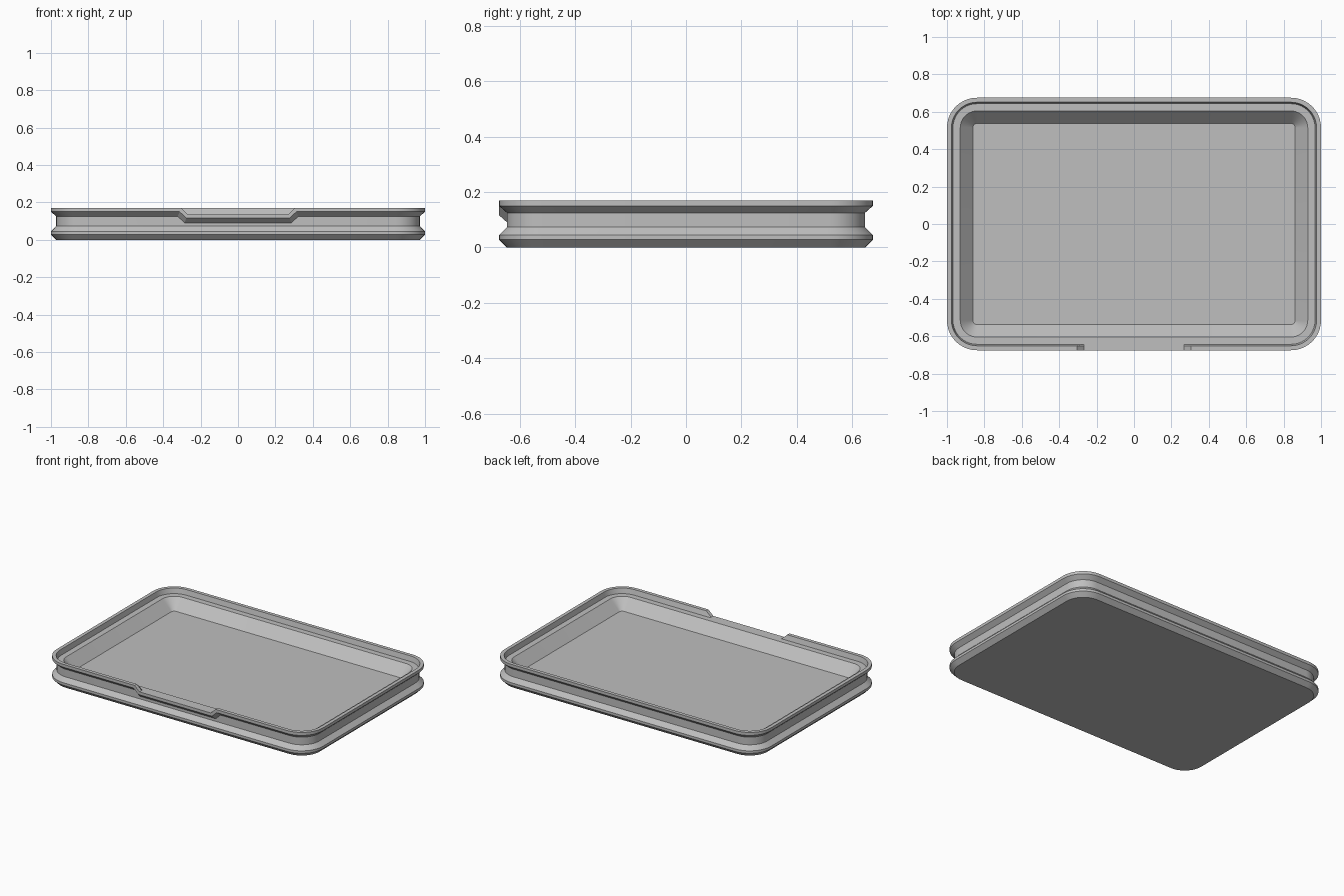
import bpy, bmesh, math

cube = bpy.data.objects.get("Cube")
if cube:
    bpy.data.objects.remove(cube, do_unlink=True)

HALF_X, HALF_Y, RADIUS = 1.0, 0.675, 0.16
CORNER_STEPS = 10
NOTCH_DROP = 0.034

# Wall section from the base, up the outside, over the rim, down to the floor:
# inset, height, does it drop at the front notch, extra notch width
SECTION = [
    (0.028, 0.0, False, 0), (0, 0.028, False, 0), (0, 0.045, False, 0),
    (0.028, 0.073, False, 0), (0.028, 0.125, True, 0.018),
    (0, 0.15, True, 0.008), (0, 0.17, True, 0), (0.024, 0.17, True, 0),
    (0.032, 0.136, False, 0), (0.071, 0.136, False, 0),
    (0.138, 0.066, False, 0),
]


def ring_points(inset, height, drops, widen):
    """Rounded rectangle with extra points for the notch in the front edge."""
    hx, hy, r = HALF_X - inset, HALF_Y - inset, RADIUS - inset
    points = []
    for corner, (sx, sy) in enumerate([(1, 1), (-1, 1), (-1, -1), (1, -1)]):
        for i in range(CORNER_STEPS + 1):
            a = (corner + i / CORNER_STEPS) * math.pi / 2
            points.append((sx * (hx - r) + r * math.cos(a),
                           sy * (hy - r) + r * math.sin(a), height))
        if corner == 2:
            low = height - NOTCH_DROP if drops else height
            outer, inner = 0.304 + widen, 0.268 + widen
            points += [(-outer, -hy, height), (-inner, -hy, low),
                       (inner, -hy, low), (outer, -hy, height)]
    return points


# Tray body: rings joined along the section, closed by base and floor
bm = bmesh.new()
rings = [[bm.verts.new(p) for p in ring_points(*s)] for s in SECTION]
for lower, upper in zip(rings, rings[1:]):
    n = len(lower)
    for i in range(n):
        j = (i + 1) % n
        bm.faces.new((lower[i], lower[j], upper[j], upper[i]))
bm.faces.new(rings[0][::-1])
bm.faces.new(rings[-1])

mesh = bpy.data.meshes.new("tray")
bm.to_mesh(mesh)
bm.free()
tray = bpy.data.objects.new("tray", mesh)
bpy.context.collection.objects.link(tray)

# Plain grey plastic
grey = bpy.data.materials.new("grey_plastic")
grey.use_nodes = True
colour = (0.52, 0.52, 0.52, 1)
grey.diffuse_color = colour
grey.node_tree.nodes["Principled BSDF"].inputs["Base Color"].default_value = colour
mesh.materials.append(grey)

bpy.ops.object.select_all(action="DESELECT")
tray.select_set(True)
bpy.context.view_layer.objects.active = tray
bpy.ops.object.shade_smooth_by_angle(angle=math.radians(25))
